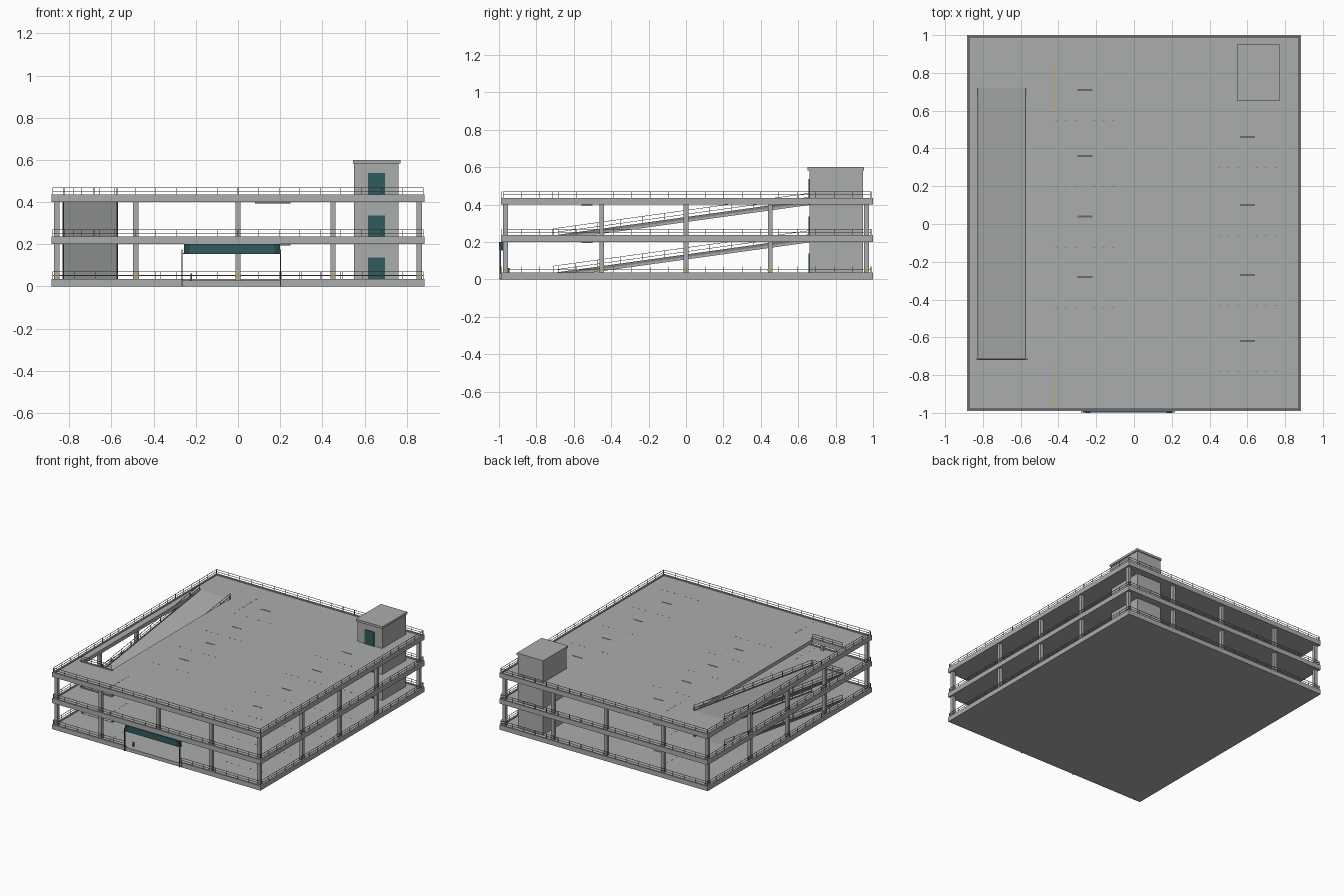
import bpy, bmesh, math
from mathutils import Vector

if "Cube" in bpy.data.objects:
    bpy.data.objects.remove(bpy.data.objects["Cube"])


def material(name, r, g, b):
    m = bpy.data.materials.new(name)
    m.diffuse_color = (r, g, b, 1)
    m.use_nodes = True
    m.node_tree.nodes["Principled BSDF"].inputs["Base Color"].default_value = m.diffuse_color
    return m


CONCRETE = material("concrete", 0.41, 0.42, 0.415)
RAIL_GREY = material("rail_grey", 0.21, 0.215, 0.215)
METAL = material("dark_metal", 0.08, 0.085, 0.085)
TEAL = material("teal", 0.03, 0.105, 0.11)
DEEP_TEAL = material("deep_teal", 0.02, 0.065, 0.07)
MARK = material("floor_marking", 0.14, 0.145, 0.145)
YELLOW = material("yellow_paint", 0.62, 0.36, 0.05)

X0, X1, Y0, Y1 = -0.884, 0.884, -0.99, 1.0    # deck outline
RX0, RX1, RY0, RY1 = -0.825, -0.575, -0.71, 0.72  # ramp opening
LEVELS = (0.0, 0.2, 0.4)                      # slab undersides
DECK, KERB, RAIL = 0.028, 0.036, 0.07         # heights above the underside


class Part:
    """Collects simple solids into one named object."""

    def __init__(self, name, mat):
        self.name, self.mat, self.bm = name, mat, bmesh.new()

    def hexa(self, pts):
        v = [self.bm.verts.new(p) for p in pts]
        for f in ((3, 2, 1, 0), (4, 5, 6, 7), (0, 1, 5, 4),
                  (1, 2, 6, 5), (2, 3, 7, 6), (3, 0, 4, 7)):
            self.bm.faces.new([v[i] for i in f])

    def box(self, x0, x1, y0, y1, z0, z1):
        self.hexa([(x, y, z) for z in (z0, z1)
                   for x, y in ((x0, y0), (x1, y0), (x1, y1), (x0, y1))])

    def beam(self, p, q, w, h):
        """Bar from p to q (top centre line), width w, vertical depth h."""
        p, q = Vector(p), Vector(q)
        d = q - p
        s = Vector((-d.y, d.x, 0)).normalized() * w / 2
        ring = [p - s, q - s, q + s, p + s]
        self.hexa([v - Vector((0, 0, h)) for v in ring] + ring)

    def railing(self, p, q, height, spacing=0.098):
        """Two rails and evenly spaced posts above the line p-q."""
        p, q = Vector(p), Vector(q)
        for f in (1.0, 0.5):
            up = Vector((0, 0, height * f))
            self.beam(p + up, q + up, 0.0025, 0.0025)
        n = max(1, round((q - p).length / spacing))
        for i in range(n + 1):
            c = p.lerp(q, i / n)
            self.box(c.x - .0013, c.x + .0013, c.y - .0013, c.y + .0013,
                     c.z - .002, c.z + height - .001)

    def done(self):
        me = bpy.data.meshes.new(self.name)
        bmesh.ops.recalc_face_normals(self.bm, faces=self.bm.faces)
        self.bm.to_mesh(me)
        self.bm.free()
        me.materials.append(self.mat)
        bpy.context.collection.objects.link(bpy.data.objects.new(self.name, me))


# Decks: solid ground slab, upper slabs framed around the ramp opening
for i, z in enumerate(LEVELS):
    d = Part(f"deck_{i}", CONCRETE)
    if i == 0:
        d.box(X0, X1, Y0, Y1, z, z + DECK)
    else:
        d.box(X0, RX0, Y0, Y1, z, z + DECK)
        d.box(RX1, X1, Y0, Y1, z, z + DECK)
        d.box(RX0, RX1, Y0, RY0, z, z + DECK)
        d.box(RX0, RX1, RY1, Y1, z, z + DECK)
    d.done()

    # Perimeter kerbs and railings, with a gap at the ground entrance
    k = Part(f"kerb_{i}", CONCRETE)
    r = Part(f"perimeter_railing_{i}", RAIL_GREY)
    t, e, kz = 0.012, 0.006, z + KERB
    front = [(X0, -0.26), (0.2, X1)] if i == 0 else [(X0, X1)]
    for a, b in front:
        k.box(a, b, Y0, Y0 + t, z + DECK - .002, kz)
        r.railing((a + e, Y0 + e, kz), (b - e, Y0 + e, kz), RAIL - KERB)
    k.box(X0, X1, Y1 - t, Y1, z + DECK - .002, kz)
    r.railing((X0 + e, Y1 - e, kz), (X1 - e, Y1 - e, kz), RAIL - KERB)
    for x in (X0, X1 - t):
        k.box(x, x + t, Y0 + t, Y1 - t, z + DECK - .002, kz)
        r.railing((x + e, Y0 + t, kz), (x + e, Y1 - t, kz), RAIL - KERB)
    # Guard at the low end of the opening
    if i:
        k.box(RX0 - .01, RX1 + .01, RY0 - .01, RY0, z + DECK - .002, kz)
        r.railing((RX0, RY0 - .005, kz), (RX1, RY0 - .005, kz), RAIL - KERB, .08)
    k.done()
    r.done()

    # Floor markings: arrows, bay ticks and yellow lane dashes
    m = Part(f"bay_marks_{i}", MARK)
    yl = Part(f"lane_dashes_{i}", YELLOW)
    fz = z + DECK
    for cx, rows in ((-0.26, (.71, .36, .04, -.28)), (0.6, (.46, .1, -.27, -.62))):
        for cy in rows:
            m.box(cx - .04, cx + .04, cy - .006, cy + .006, fz, fz + .001)
            for s in range(-3, 4):
                if s:
                    x = cx + s * .05
                    m.box(x - .006, x + .006, cy - .164, cy - .161, fz, fz + .001)
    for cy in (-0.845, 0.72):
        for s in range(-2, 3):
            y = cy + s * .05
            yl.box(-.423, -.417, y - .012, y + .012, fz, fz + .001)
    m.done()
    yl.done()

# Perimeter columns on both storeys, with yellow bands at ground level
col = Part("columns", CONCRETE)
band = Part("column_bands", YELLOW)
XS, YS = (-.86, -.485, 0, .45, .86), (-.965, -.45, 0, .45, .965)
for z in LEVELS[:2]:
    for x in XS:
        for y in YS:
            edge = x in (XS[0], XS[-1]) or y in (YS[0], YS[-1])
            if not edge or (z == 0 and x == 0 and y == YS[0]):
                continue
            col.box(x - .0125, x + .0125, y - .0125, y + .0125, z + DECK, z + .2)
            if z == 0:
                band.box(x - .0132, x + .0132, y - .0132, y + .0132, .044, .056)
col.done()
band.done()

# Ramps with side kerbs and sloping railings
for i, z in enumerate(LEVELS[:2]):
    mid = (RX0 + RX1) / 2
    lo, hi = z + DECK + .002, z + .2 + DECK
    p = Part(f"ramp_{i}", CONCRETE)
    p.beam((mid, RY0, lo), (mid, RY1, hi), RX1 - RX0, .022)
    p.done()
    r = Part(f"ramp_railing_{i}", RAIL_GREY)
    for x in (RX0 - .003, RX1 + .003):
        r.beam((x, RY0, lo + .005), (x, RY1, hi + .005), .008, .014)
        r.railing((x, RY0, lo), (x, RY1, hi), .042, .12)
    r.done()

# Stair tower with cap and a door on each level
tw = Part("stair_tower", CONCRETE)
tw.box(.55, .762, .66, .945, .002, .585)
tw.done()
cap = Part("tower_cap", CONCRETE)
cap.box(.545, .77, .65, .952, .583, .6)
cap.done()
doors = Part("tower_doors", TEAL)
for z in LEVELS:
    doors.box(.616, .696, .654, .661, z + DECK, z + .137)
doors.done()

# Entrance canopy with darker end caps
sign = Part("entrance_canopy", TEAL)
sign.box(-.23, .172, -.998, -.97, .158, .2)
sign.done()
ends = Part("canopy_ends", DEEP_TEAL)
for a, b in ((-.257, -.23), (.172, .2)):
    ends.box(a, b, -1.0, -.97, .157, .2)
ends.done()
trim = Part("entrance_frame", METAL)
trim.box(-.262, .205, -.997, -.972, .153, .158)
for x in (-.266, .202):
    trim.box(x - .003, x + .003, -.998, -.988, .0, .175)
trim.done()

# Ticket machine and bollards beside the entrance
tm = Part("ticket_machine", METAL)
tm.box(-.226, -.217, -.953, -.943, DECK, .062)
tm.done()
bol = Part("entrance_bollards", CONCRETE)
for x in (-.274, .21):
    bol.box(x - .006, x + .006, -.997, -.985, .004, .032)
bol.done()

# Hanging panels under the upper decks
hp = Part("ceiling_panels", RAIL_GREY)
for z in LEVELS[1:]:
    hp.box(.08, .25, -.56, -.5, z - .006, z)
hp.done()
